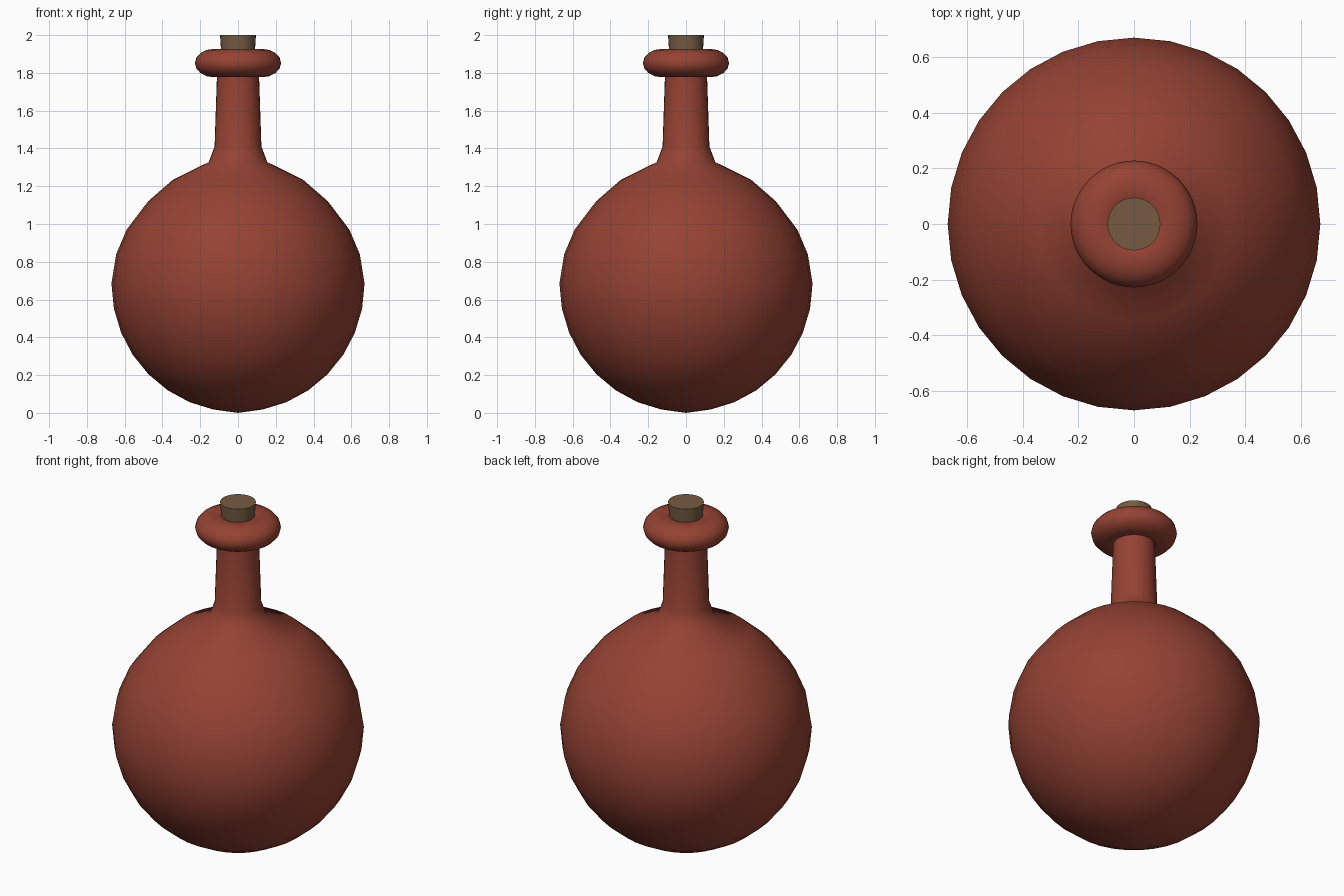
import bpy, bmesh, math

if "Cube" in bpy.data.objects:
    bpy.data.objects.remove(bpy.data.objects["Cube"])

def material(name, rgb):
    m = bpy.data.materials.new(name)
    m.diffuse_color = (*rgb, 1.0)
    m.use_nodes = True
    m.node_tree.nodes["Principled BSDF"].inputs["Base Color"].default_value = m.diffuse_color
    return m

clay = material("red clay", (0.30, 0.055, 0.033))
cork = material("brown cork", (0.18, 0.105, 0.055))

def lathe(name, profile, mat, segments=32, sharp_angle=180, closed=False):
    """Spin (radius, z) points about the z axis into one object."""
    bm = bmesh.new()
    verts = [bm.verts.new((r, 0, z)) for r, z in profile]
    pairs = list(zip(verts, verts[1:]))
    if closed:
        pairs.append((verts[-1], verts[0]))
    edges = [bm.edges.new(p) for p in pairs]
    bmesh.ops.spin(bm, geom=verts + edges, cent=(0, 0, 0), axis=(0, 0, 1),
                   angle=2 * math.pi, steps=segments, use_duplicate=False)
    bmesh.ops.remove_doubles(bm, verts=bm.verts, dist=0.0005)
    bmesh.ops.recalc_face_normals(bm, faces=bm.faces)
    me = bpy.data.meshes.new(name)
    bm.to_mesh(me)
    bm.free()
    ob = bpy.data.objects.new(name, me)
    bpy.context.collection.objects.link(ob)
    me.materials.append(mat)
    bpy.ops.object.select_all(action='DESELECT')
    ob.select_set(True)
    bpy.context.view_layer.objects.active = ob
    if sharp_angle < 180:
        bpy.ops.object.shade_smooth_by_angle(angle=math.radians(sharp_angle))
    else:
        bpy.ops.object.shade_smooth()
    return ob

# Round belly (lower half is a true sphere), shoulder and neck
R = 0.67
belly = [(R * math.sin(i * math.pi / 16), 0.005 + R * (1.015 - 1.015 * math.cos(i * math.pi / 16)))
         for i in range(9)]
belly[0] = (0, 0)
upper = [(0.645, 0.84), (0.59, 0.97), (0.476, 1.12), (0.344, 1.235),
         (0.155, 1.328), (0.124, 1.41), (0.111, 1.80), (0.109, 1.87), (0, 1.87)]
lathe("flask_body", belly + upper, clay)

# Flattened ring lip
lip = [(0.128 + 0.1 * math.cos(a), 1.852 + 0.075 * math.sin(a))
       for a in (i * math.pi / 8 for i in range(16))]
lathe("lip_ring", lip, clay, segments=48, closed=True)

# Tapered stopper
lathe("stopper", [(0, 1.80), (0.082, 1.80), (0.095, 2.0), (0, 2.0)], cork, sharp_angle=40)
